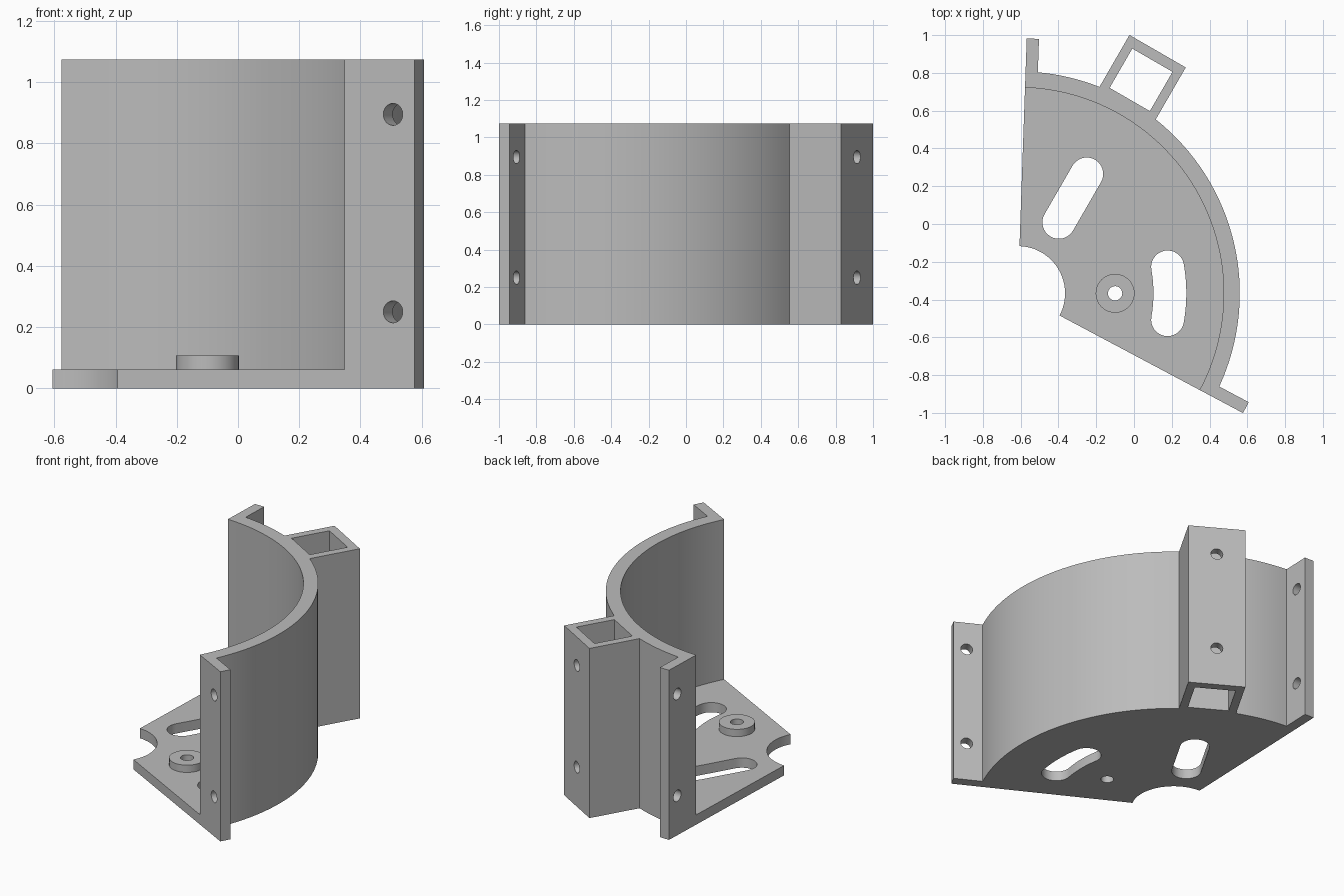
import bpy
import bmesh
from math import radians, degrees, cos, sin, asin, sqrt
from mathutils import Vector, Matrix

cube = bpy.data.objects.get("Cube")
if cube:
    bpy.data.objects.remove(cube, do_unlink=True)

# Main dimensions: a sector of a ring around one axis
CX, CY = -0.615, -0.367
A0, A1, BOX_A = -28, 88, 60
HUB, INNER, OUTER, TAB = 0.25, 1.09, 1.175, 1.35
HEIGHT, FLOOR, BOSS_TOP = 1.075, 0.062, 0.108
THICK, BOX_W, BOX_R = 0.065, 0.172, 1.48
HOLE_Z = (0.25, 0.895)

grey = bpy.data.materials.new("light grey plastic")
grey.use_nodes = True
colour = (0.5, 0.5, 0.5, 1)
grey.diffuse_color = colour
grey.node_tree.nodes["Principled BSDF"].inputs["Base Color"].default_value = colour


def at(angle, r, side=0.0):
    """Point at a distance along a ray, shifted counter-clockwise by side."""
    a = radians(angle)
    return (CX + r * cos(a) - side * sin(a), CY + r * sin(a) + side * cos(a))


def arc(r, start, end, n):
    return [at(start + (end - start) * i / n, r) for i in range(n + 1)]


def circle(centre, r, start=0, end=360, n=32):
    return [(centre[0] + r * cos(radians(start + (end - start) * i / n)),
             centre[1] + r * sin(radians(start + (end - start) * i / n)))
            for i in range(n if end - start == 360 else n + 1)]


def finish(name, bm):
    bmesh.ops.recalc_face_normals(bm, faces=bm.faces)
    mesh = bpy.data.meshes.new(name)
    bm.to_mesh(mesh)
    bm.free()
    mesh.materials.append(grey)
    obj = bpy.data.objects.new(name, mesh)
    bpy.context.collection.objects.link(obj)
    return obj


def prism(name, outline, z0, z1):
    bm = bmesh.new()
    face = bm.faces.new([bm.verts.new((x, y, z0)) for x, y in outline])
    top = bmesh.ops.extrude_face_region(bm, geom=[face])["geom"]
    bmesh.ops.translate(bm, vec=(0, 0, z1 - z0),
                        verts=[v for v in top if isinstance(v, bmesh.types.BMVert)])
    return finish(name, bm)


def rod(name, p, q, z, r):
    """Horizontal cylinder between two plan points."""
    p, q = Vector((*p, z)), Vector((*q, z))
    turn = (q - p).to_track_quat('Z', 'Y').to_matrix().to_4x4()
    bm = bmesh.new()
    bmesh.ops.create_cone(bm, cap_ends=True, segments=24, radius1=r, radius2=r,
                          depth=(q - p).length,
                          matrix=Matrix.Translation((p + q) / 2) @ turn)
    return finish(name, bm)


def combine(target, other, operation):
    bpy.context.view_layer.objects.active = target
    mod = target.modifiers.new(operation.title(), 'BOOLEAN')
    mod.operation, mod.solver, mod.object = operation, 'EXACT', other
    bpy.ops.object.modifier_apply(modifier=mod.name)
    bpy.data.objects.remove(other, do_unlink=True)


# Curved wall with an end flange at each edge and a square socket outside
tab_turn = degrees(asin(THICK / OUTER))
box_turn = degrees(asin(BOX_W / OUTER))
outline = arc(INNER, A0, A1, 48)
outline += [at(A1, TAB), at(A1, TAB, -THICK)]
outline += arc(OUTER, A1 - tab_turn, BOX_A + box_turn, 8)
outline += [at(BOX_A, BOX_R, BOX_W), at(BOX_A, BOX_R, -BOX_W)]
outline += arc(OUTER, BOX_A - box_turn, A0 + tab_turn, 32)
outline += [at(A0, TAB, THICK), at(A0, TAB)]
bracket = prism("curved_bracket", outline, 0, HEIGHT)

# Floor plate with a concave hub edge, reaching into the wall
floor = prism("floor_plate", arc(HUB, A0, A1, 24) + arc(INNER + 0.04, A1, A0, 48), 0, FLOOR)
combine(bracket, floor, 'UNION')

# Raised boss on the floor
boss_at = at(0, 0.515)
combine(bracket, prism("boss", circle(boss_at, 0.103), FLOOR / 2, BOSS_TOP), 'UNION')

# Through openings: boss bore, socket, radial slot and curved slot
SLOT_W, SWEEP, MID = 0.087, 10, 0.805
square = [at(BOX_A, r, s) for r, s in
          ((1.185, -0.123), (1.425, -0.123), (1.425, 0.123), (1.185, 0.123))]
radial_slot = (circle(at(BOX_A, 0.73), SLOT_W, BOX_A - 90, BOX_A + 90, 16)
               + circle(at(BOX_A, 0.434), SLOT_W, BOX_A + 90, BOX_A + 270, 16))
curved_slot = (arc(MID + SLOT_W, -SWEEP, SWEEP, 10)
               + circle(at(SWEEP, MID), SLOT_W, SWEEP, SWEEP + 180, 16)[1:-1]
               + arc(MID - SLOT_W, SWEEP, -SWEEP, 10)
               + circle(at(-SWEEP, MID), SLOT_W, 180 - SWEEP, 360 - SWEEP, 16)[1:-1])
for shape in (circle(boss_at, 0.038, n=24), square, radial_slot, curved_slot):
    combine(bracket, prism("opening_cutter", shape, -0.1, HEIGHT + 0.1), 'DIFFERENCE')

# Screw holes through both flanges and the outer socket face
for z in HOLE_Z:
    for p, q in ((at(A0, 1.27, -0.05), at(A0, 1.27, THICK + 0.05)),
                 (at(A1, 1.27, 0.05), at(A1, 1.27, -THICK - 0.05)),
                 (at(BOX_A, 1.35), at(BOX_A, 1.55))):
        combine(bracket, rod("screw_hole_cutter", p, q, z, 0.036), 'DIFFERENCE')

# Smooth the curves and keep the corners crisp
bpy.ops.object.select_all(action='DESELECT')
bracket.select_set(True)
bpy.context.view_layer.objects.active = bracket
bpy.ops.object.shade_smooth_by_angle(angle=radians(30))
